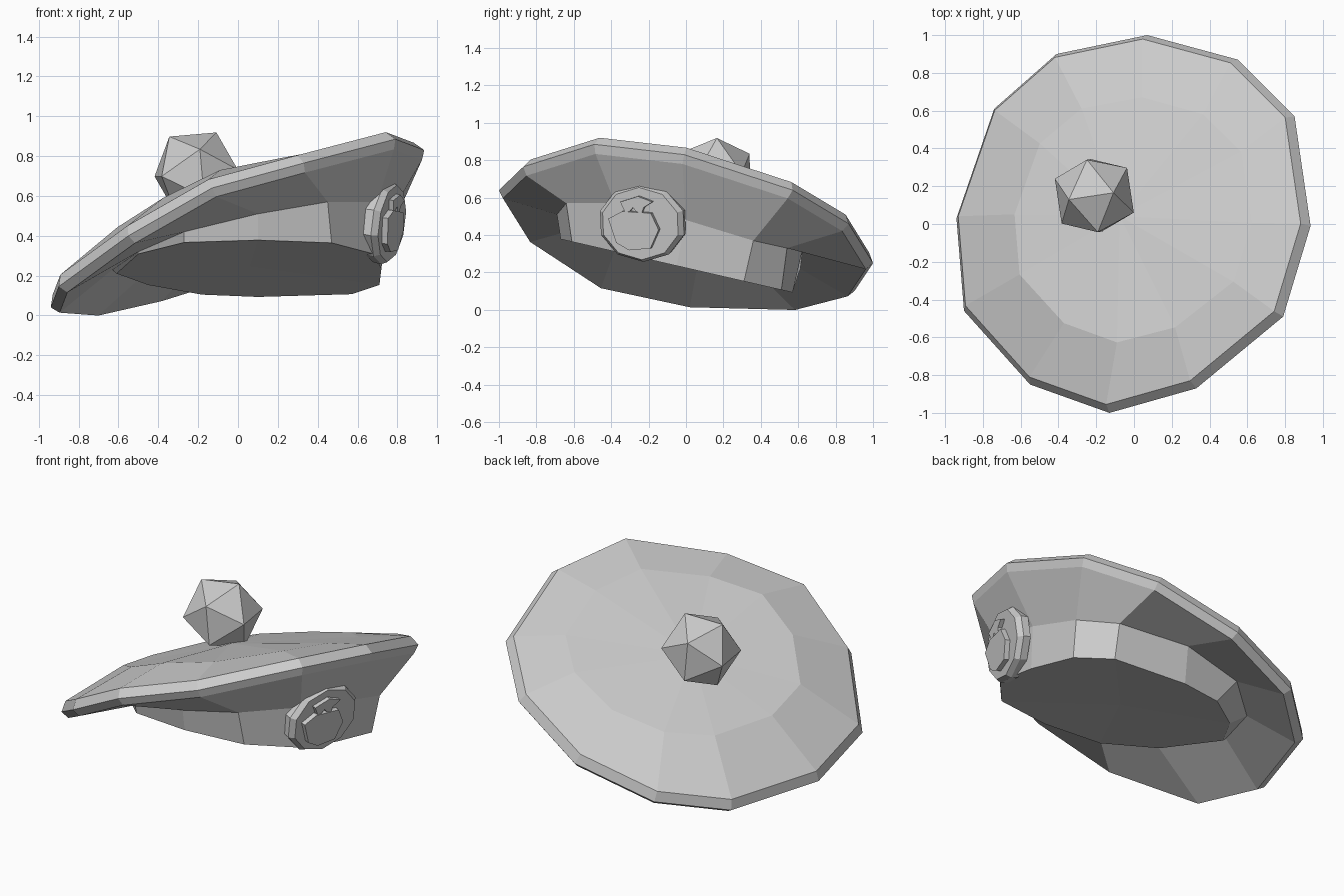
import bpy, bmesh, math
from mathutils import Vector, Matrix

cube = bpy.data.objects.get("Cube")
if cube:
    bpy.data.objects.remove(cube, do_unlink=True)

grey = bpy.data.materials.new("light grey")
grey.use_nodes = True
grey.diffuse_color = (0.6, 0.6, 0.6, 1)
grey.node_tree.nodes["Principled BSDF"].inputs["Base Color"].default_value = (0.6, 0.6, 0.6, 1)


def finish(name, bm, matrix=Matrix()):
    bmesh.ops.recalc_face_normals(bm, faces=bm.faces)
    mesh = bpy.data.meshes.new(name)
    bm.to_mesh(mesh)
    bm.free()
    mesh.materials.append(grey)
    obj = bpy.data.objects.new(name, mesh)
    obj.matrix_world = matrix
    bpy.context.collection.objects.link(obj)
    return obj


def loft(name, rings, first_tip, last_tip, matrix=Matrix()):
    """Skin a stack of closed rings and close both ends with fans."""
    bm = bmesh.new()
    loops = [[bm.verts.new(p) for p in ring] for ring in rings]
    count = len(loops[0])
    for a, b in zip(loops, loops[1:]):
        for i in range(count):
            j = (i + 1) % count
            bm.faces.new((a[i], a[j], b[j], b[i]))
    for loop, tip in ((loops[0], first_tip), (loops[-1], last_tip)):
        centre = bm.verts.new(tip)
        for i in range(count):
            bm.faces.new((loop[i], loop[(i + 1) % count], centre))
    return finish(name, bm, matrix)


def plate(name, outline, low, high, matrix):
    """Extrude a flat outline from one height to another."""
    bm = bmesh.new()
    face = bm.faces.new([bm.verts.new((u, v, low)) for u, v in outline])
    top = bmesh.ops.extrude_face_region(bm, geom=[face])["geom"]
    moved = [g for g in top if isinstance(g, bmesh.types.BMVert)]
    bmesh.ops.translate(bm, verts=moved, vec=(0, 0, high - low))
    return finish(name, bm, matrix)


# Tilted cap: the widest ring sets the shape of the cap rings
rim = [Vector(p) for p in (
    (0.07, 1.0, 0.25), (0.55, 0.87, 0.46), (0.85, 0.57, 0.64), (0.935, -0.01, 0.83),
    (0.79, -0.49, 0.885), (0.33, -0.87, 0.765), (-0.13, -1.0, 0.64), (-0.55, -0.85, 0.4),
    (-0.9, -0.46, 0.145), (-0.94, 0.03, 0.04), (-0.74, 0.61, 0.025), (-0.41, 0.9, 0.1))]
middle = Vector((0, 0, 0.427))
tilt = Vector((-0.388, 0.213, 0.897)).normalized()


def cap_ring(scale, lift, skew=0, shift=Vector()):
    return [middle + shift + (p - middle) * scale + tilt * (lift - skew * p.x) for p in rim]


crown = cap_ring(0.65, 0.15, 0.05, Vector((0.055, -0.01, 0.024)))
edge_top = cap_ring(0.967, 0.056)
edge_low = cap_ring(0.97, -0.042)

# Headband: near-upright wall that sinks into the cap at the low side
band_top = [(0.12, 0.62, 0.31), (0.56, 0.54, 0.33), (0.73, 0.36, 0.37), (0.75, 0.0, 0.48),
            (0.70, -0.38, 0.57), (0.45, -0.64, 0.57), (0.1, -0.69, 0.51),
            (-0.27, -0.63, 0.42), (-0.5, -0.38, 0.32), (-0.63, 0.06, 0.23),
            (-0.5, 0.4, 0.18), (-0.25, 0.61, 0.22)]
band_plan = [(0.1, 0.57), (0.57, 0.51), (0.71, 0.31), (0.72, -0.05), (0.68, -0.37),
             (0.47, -0.61), (0.1, -0.67), (-0.27, -0.62), (-0.5, -0.37), (-0.61, 0.06),
             (-0.45, 0.31), (-0.18, 0.52)]
band_low = [(x, y, 0.224 - 0.23 * y) for x, y in band_plan]
loft("beret_body", [crown, edge_top, rim, edge_low, band_top, band_low],
     middle + tilt * 0.195, (0.06, -0.05, 0.245))

# Faceted pompom, resting with one edge uppermost
bm = bmesh.new()
bmesh.ops.create_icosphere(bm, subdivisions=1, radius=0.228)
finish("pompom", bm, Matrix.Translation((-0.21, 0.15, 0.715))
       @ Matrix.Rotation(0.15, 4, 'Z') @ Matrix.Rotation(-0.64, 4, 'Y'))

# Badge frame on the side of the headband
n = Vector((0.945, -0.3, -0.13)).normalized()
u = Vector((0, 0, 1)).cross(n).normalized()
v = n.cross(u)
badge = Matrix((u, v, n)).transposed().to_4x4()
badge.translation = (0.745, -0.235, 0.465)


def circle(radius_u, radius_v, height, sides=10):
    steps = [math.tau * (i + 0.5) / sides for i in range(sides)]
    return [(radius_u * math.cos(a), radius_v * math.sin(a), height) for a in steps]


loft("badge_disc", [circle(0.24, 0.205, -0.045), circle(0.245, 0.21, 0.0),
                    circle(0.22, 0.195, 0.03)],
     (0, 0, -0.045), (0, 0, 0.03), badge)

# Plain raised shield with a pointed leaf above it
plate("badge_shield", [(-0.17, 0.03), (-0.13, -0.1), (-0.06, -0.14), (0.06, -0.13),
                       (0.11, -0.03), (0.07, 0.06), (-0.09, 0.07)], 0.02, 0.06, badge)
plate("badge_leaf", [(-0.1, 0.12), (-0.07, 0.05), (-0.03, 0.09), (0.01, 0.04),
                     (0.03, 0.09), (0.08, 0.12), (0.0, 0.15)], 0.02, 0.055, badge)
